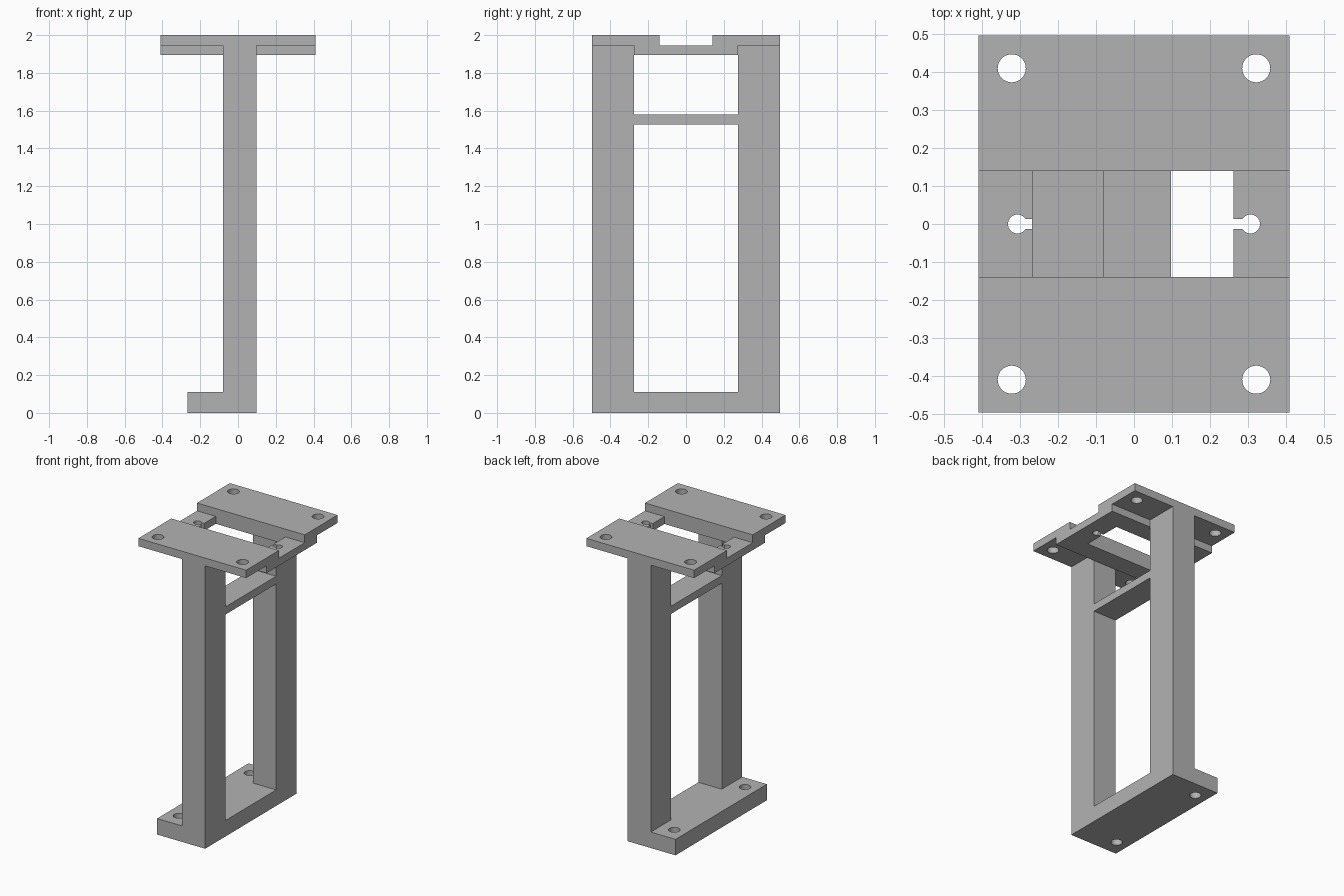
import bpy, bmesh
from mathutils import Matrix

cube = bpy.data.objects.get("Cube")
if cube:
    bpy.data.objects.remove(cube, do_unlink=True)

grey = bpy.data.materials.new("plain grey")
grey.use_nodes = True
grey.diffuse_color = (0.45, 0.45, 0.45, 1)
grey.node_tree.nodes["Principled BSDF"].inputs["Base Color"].default_value = (0.45, 0.45, 0.45, 1)


def finish(name, bm):
    mesh = bpy.data.meshes.new(name)
    bm.to_mesh(mesh)
    bm.free()
    mesh.materials.append(grey)
    obj = bpy.data.objects.new(name, mesh)
    bpy.context.collection.objects.link(obj)
    return obj


def box(name, x, y, z):
    """Box given as (low, high) spans on each axis."""
    bm = bmesh.new()
    spans = (x, y, z)
    size = Matrix.Diagonal([b - a for a, b in spans] + [1])
    place = Matrix.Translation([(a + b) / 2 for a, b in spans])
    bmesh.ops.create_cube(bm, size=1, matrix=place @ size)
    return finish(name, bm)


def rod(name, x, y, z, radius):
    bm = bmesh.new()
    bmesh.ops.create_cone(bm, cap_ends=True, segments=32, radius1=radius, radius2=radius,
                          depth=z[1] - z[0],
                          matrix=Matrix.Translation((x, y, (z[0] + z[1]) / 2)))
    return finish(name, bm)


def combine(body, other, operation):
    """Boolean the other solid into the body, then discard it."""
    mod = body.modifiers.new(operation, 'BOOLEAN')
    mod.operation, mod.solver, mod.object = operation, 'EXACT', other
    bpy.context.view_layer.update()
    with bpy.context.temp_override(object=body, active_object=body, selected_objects=[body]):
        bpy.ops.object.modifier_apply(modifier=mod.name)
    bpy.data.objects.remove(other, do_unlink=True)


W, D = 0.41, 0.497            # half width and half depth of the top
INNER, GAP = 0.275, 0.14      # half spans between the legs and across the channel
BACK, FRONT = -0.08, 0.098    # leg faces
STEP, UNDER = 1.946, 1.895    # underside of the top plate and of the carrier

# Upright frame with two openings, leaving the crossbar between them
stand = box("mounting_stand", (BACK, FRONT), (-D, D), (0, 1.97))
for z in ((0.11, 1.527), (1.58, UNDER)):
    combine(stand, box("opening", (-1, 1), (-INNER, INNER), z), 'DIFFERENCE')

# Foot, carrier plate and top plate
for part in (box("foot", (-0.268, FRONT), (-D, D), (0, 0.11)),
             box("carrier_plate", (-W, W), (-INNER, INNER), (UNDER, 1.97)),
             box("top_plate", (-W, W), (-D, D), (STEP, 2))):
    combine(stand, part, 'UNION')

# Channel across the top and window through the carrier
combine(stand, box("channel", (-1, 1), (-GAP, GAP), (STEP, 2.2)), 'DIFFERENCE')
combine(stand, box("window", (-0.267, 0.262), (-GAP, GAP), (1.8, 2.1)), 'DIFFERENCE')

# Keyhole slots, corner holes and foot holes
for side in (-1, 1):
    slot = sorted((side * 0.24, side * 0.307))
    combine(stand, box("slot", slot, (-0.013, 0.013), (1.8, 2.1)), 'DIFFERENCE')
    combine(stand, rod("keyhole", side * 0.307, 0, (1.8, 2.1), 0.025), 'DIFFERENCE')
    combine(stand, rod("foot_hole", -0.18, side * 0.385, (-0.1, 0.2), 0.036), 'DIFFERENCE')
    for end in (-1, 1):
        combine(stand, rod("corner_hole", side * 0.322, end * 0.41, (1.8, 2.1), 0.037), 'DIFFERENCE')

# Smooth hole walls, sharp edges everywhere else
bpy.ops.object.select_all(action='DESELECT')
stand.select_set(True)
bpy.context.view_layer.objects.active = stand
bpy.ops.object.shade_smooth_by_angle()
